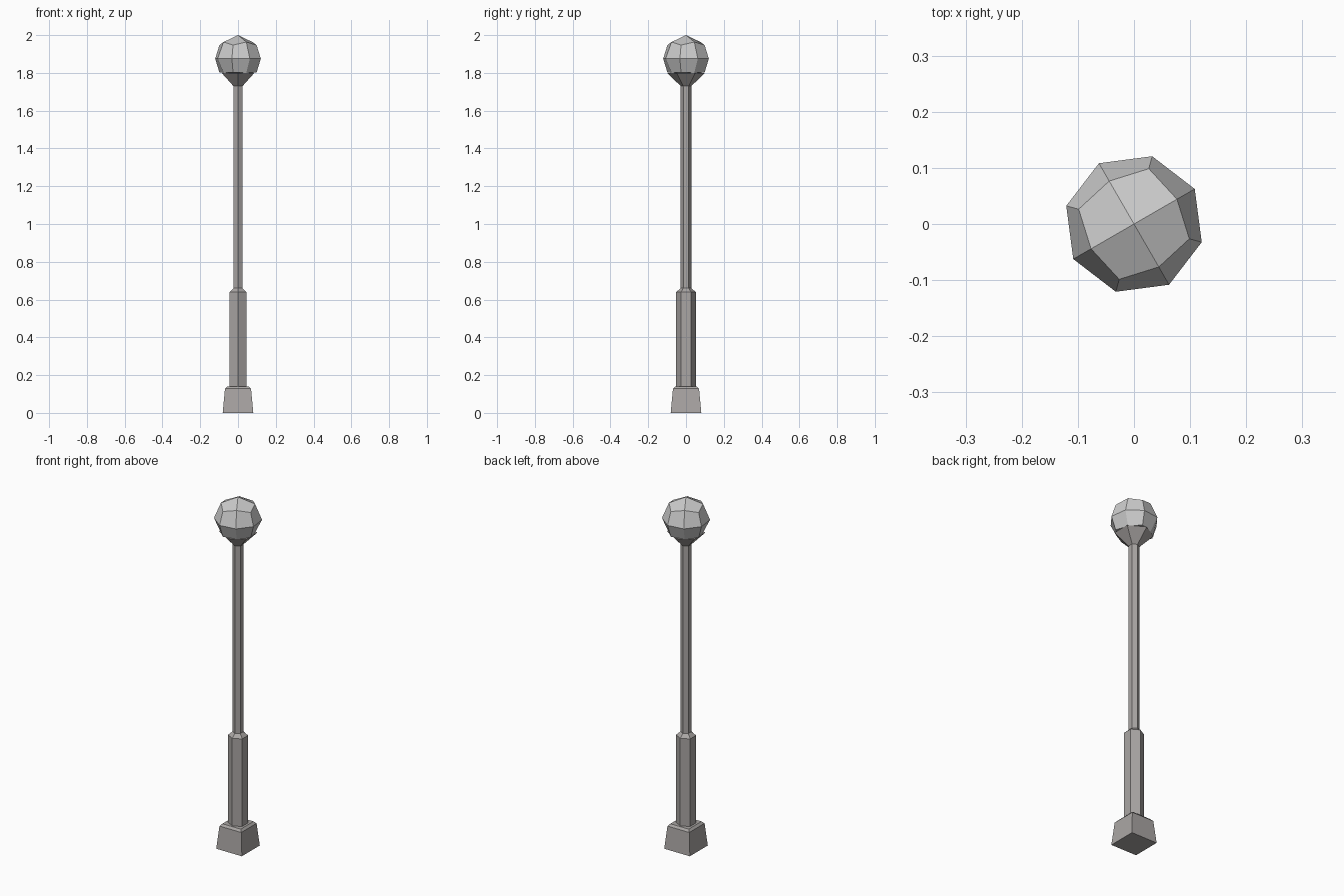
import bpy, bmesh, math

if "Cube" in bpy.data.objects:
    bpy.data.objects.remove(bpy.data.objects["Cube"])

metal = bpy.data.materials.new("dark_metal")
metal.diffuse_color = (0.40, 0.38, 0.37, 1)
metal.use_nodes = True
metal.node_tree.nodes["Principled BSDF"].inputs["Base Color"].default_value = metal.diffuse_color


def make_object(name, bm, material=None):
    bmesh.ops.recalc_face_normals(bm, faces=bm.faces)
    mesh = bpy.data.meshes.new(name)
    bm.to_mesh(mesh)
    bm.free()
    obj = bpy.data.objects.new(name, mesh)
    bpy.context.collection.objects.link(obj)
    if material:
        mesh.materials.append(material)
    return obj


def lathe(name, profile, sides, start, material):
    """Stack of regular polygons, given as (radius, z), joined and capped."""
    bm = bmesh.new()
    rings = []
    for r, z in profile:
        angles = [start + math.tau * i / sides for i in range(sides)]
        rings.append([bm.verts.new((r * math.cos(a), r * math.sin(a), z)) for a in angles])
    for low, high in zip(rings, rings[1:]):
        for i in range(sides):
            j = (i + 1) % sides
            bm.faces.new((low[i], low[j], high[j], high[i]))
    bm.faces.new(rings[0][::-1])
    bm.faces.new(rings[-1])
    return make_object(name, bm, material)


# Square tapered foot with a chamfered top
diag = math.sqrt(2)
lathe("foot", [(0.081 * diag, 0), (0.069 * diag, 0.128), (0.058 * diag, 0.14)],
      4, math.pi / 4, metal)

# Hexagonal post: thick sleeve, thin shaft, flared globe holder
lathe("post", [(0.052, 0.13), (0.052, 0.64), (0.028, 0.66), (0.028, 1.73), (0.10, 1.80)],
      6, math.pi / 2, metal)

# Globe: a once-divided cube pushed out to a sphere, turned 30 degrees
radius, centre = 0.125, 1.875
turn = math.radians(30)
bm = bmesh.new()
bmesh.ops.create_cube(bm, size=2)
bmesh.ops.subdivide_edges(bm, edges=bm.edges[:], cuts=1, use_grid_fill=True)
for v in bm.verts:
    p = v.co.normalized() * radius
    x = p.x * math.cos(turn) - p.y * math.sin(turn)
    y = p.x * math.sin(turn) + p.y * math.cos(turn)
    # the underside is cut flat where it sits on the holder
    v.co = (x, y, max(p.z + centre, 1.80))
make_object("globe", bm)
